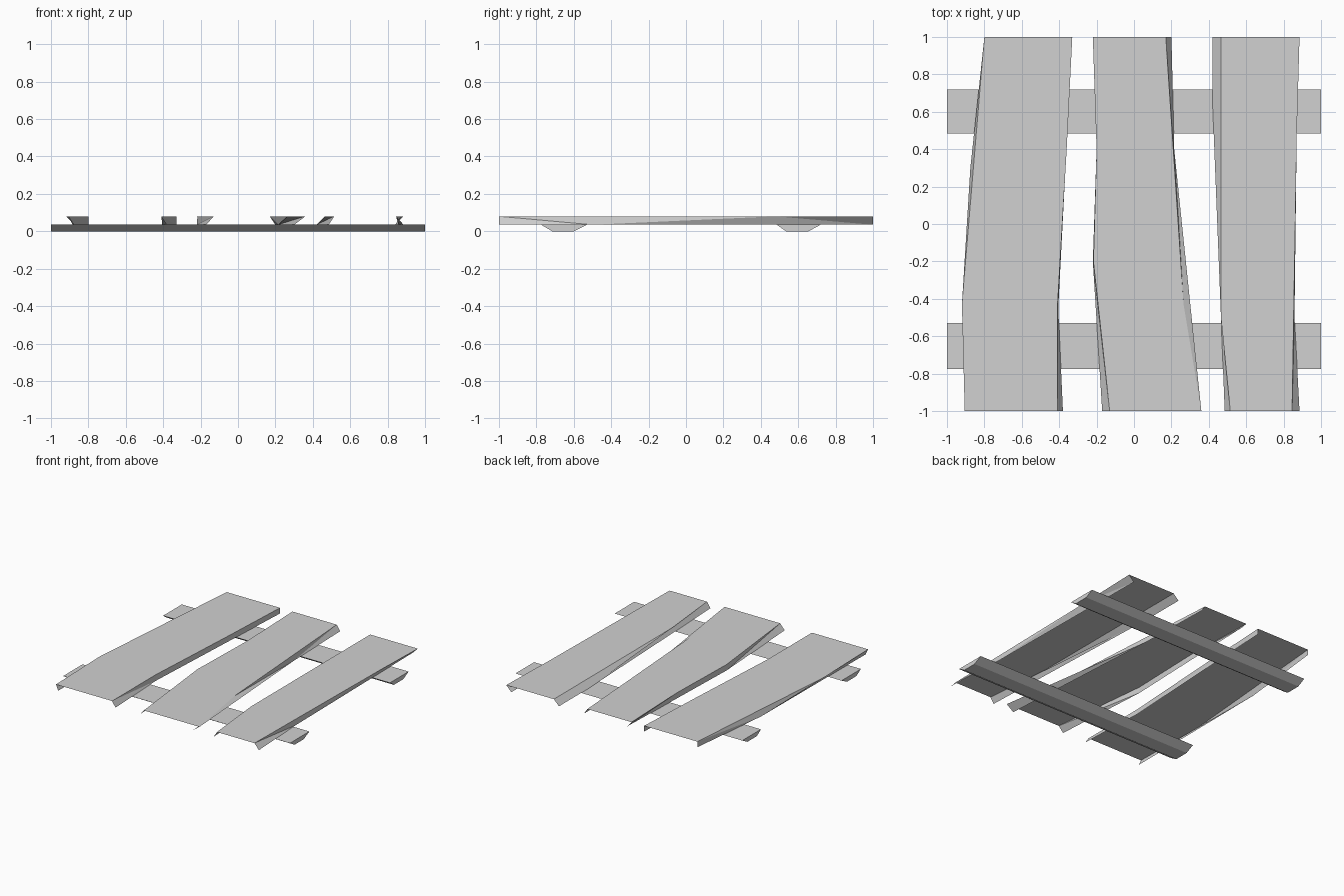
import bpy
import bmesh

TOP_Z, SEAT_Z = 0.08, 0.035

# Remove the default cube only
default_cube = bpy.data.objects.get("Cube")
if default_cube:
    bpy.data.objects.remove(default_cube, do_unlink=True)

# Single plain grey material
grey = bpy.data.materials.new("plain_grey")
grey.use_nodes = True
colour = (0.64, 0.64, 0.64, 1.0)
grey.diffuse_color = colour
grey.node_tree.nodes["Principled BSDF"].inputs["Base Color"].default_value = colour


def finish(name, bm):
    """Turn a bmesh into a named, flat shaded object."""
    mesh = bpy.data.meshes.new(name)
    bm.to_mesh(mesh)
    bm.free()
    mesh.materials.append(grey)
    obj = bpy.data.objects.new(name, mesh)
    bpy.context.collection.objects.link(obj)
    return obj


def rail(bm, points, z):
    """Add a row of vertices running from the back to the front."""
    return [bm.verts.new((x, y, z)) for x, y in points]


def zip_rails(bm, upper, lower):
    """Fill the side wall between two rails with triangles."""
    i = j = 0
    while i < len(upper) - 1 or j < len(lower) - 1:
        take_upper = j == len(lower) - 1 or (
            i < len(upper) - 1 and upper[i + 1].co.y >= lower[j + 1].co.y)
        if take_upper:
            bm.faces.new((upper[i], lower[j], upper[i + 1]))
            i += 1
        else:
            bm.faces.new((upper[i], lower[j], lower[j + 1]))
            j += 1


def make_plank(name, left_top, left_low, right_top, right_low):
    """Warped board: flat top and two chipped side walls, open below."""
    bm = bmesh.new()
    a, b = rail(bm, left_top, TOP_Z), rail(bm, right_top, TOP_Z)
    deck = bm.faces.new(a + b[::-1])
    zip_rails(bm, a, rail(bm, left_low, SEAT_Z))
    zip_rails(bm, b, rail(bm, right_low, SEAT_Z))
    bmesh.ops.recalc_face_normals(bm, faces=bm.faces)
    deck.normal_update()
    if deck.normal.z < 0:
        bmesh.ops.reverse_faces(bm, faces=bm.faces)
    return finish(name, bm)


def make_beam(name, y_front, y_back, low_front, low_back):
    """Cross beam: a tapered section extruded along x."""
    bm = bmesh.new()
    section = [(y_front, SEAT_Z), (low_front, 0), (low_back, 0), (y_back, SEAT_Z)]
    face = bm.faces.new([bm.verts.new((-1, y, z)) for y, z in section])
    out = bmesh.ops.extrude_face_region(bm, geom=[face], use_keep_orig=True)
    moved = [v for v in out["geom"] if isinstance(v, bmesh.types.BMVert)]
    bmesh.ops.translate(bm, verts=moved, vec=(2, 0, 0))
    bmesh.ops.recalc_face_normals(bm, faces=bm.faces)
    return finish(name, bm)


# Planks: edges listed from the back to the front
make_plank("outer_plank_right",
           [(-0.80, 1), (-0.92, -0.43), (-0.905, -1)],
           [(-0.80, 1), (-0.875, 0.3), (-0.885, -1)],
           [(-0.33, 1), (-0.36, 0.4), (-0.41, -0.45), (-0.41, -1)],
           [(-0.33, 1), (-0.405, -0.45), (-0.38, -1)])
make_plank("middle_plank",
           [(-0.22, 1), (-0.20, 0.4), (-0.217, -0.2), (-0.13, -1)],
           [(-0.18, 1), (-0.22, -0.2), (-0.17, -1)],
           [(0.17, 1), (0.265, -0.43), (0.36, -1)],
           [(0.20, 1), (0.215, 0.4), (0.30, -1)])
make_plank("outer_plank_left",
           [(0.465, 1), (0.465, -0.5), (0.515, -1)],
           [(0.42, 1), (0.42, 0.64), (0.485, -1)],
           [(0.885, 1), (0.87, 0.48), (0.845, -1)],
           [(0.84, 1), (0.858, -0.5), (0.885, -1)])

# Cross beams underneath
make_beam("front_beam", -0.775, -0.53, -0.715, -0.60)
make_beam("back_beam", 0.485, 0.72, 0.535, 0.655)
